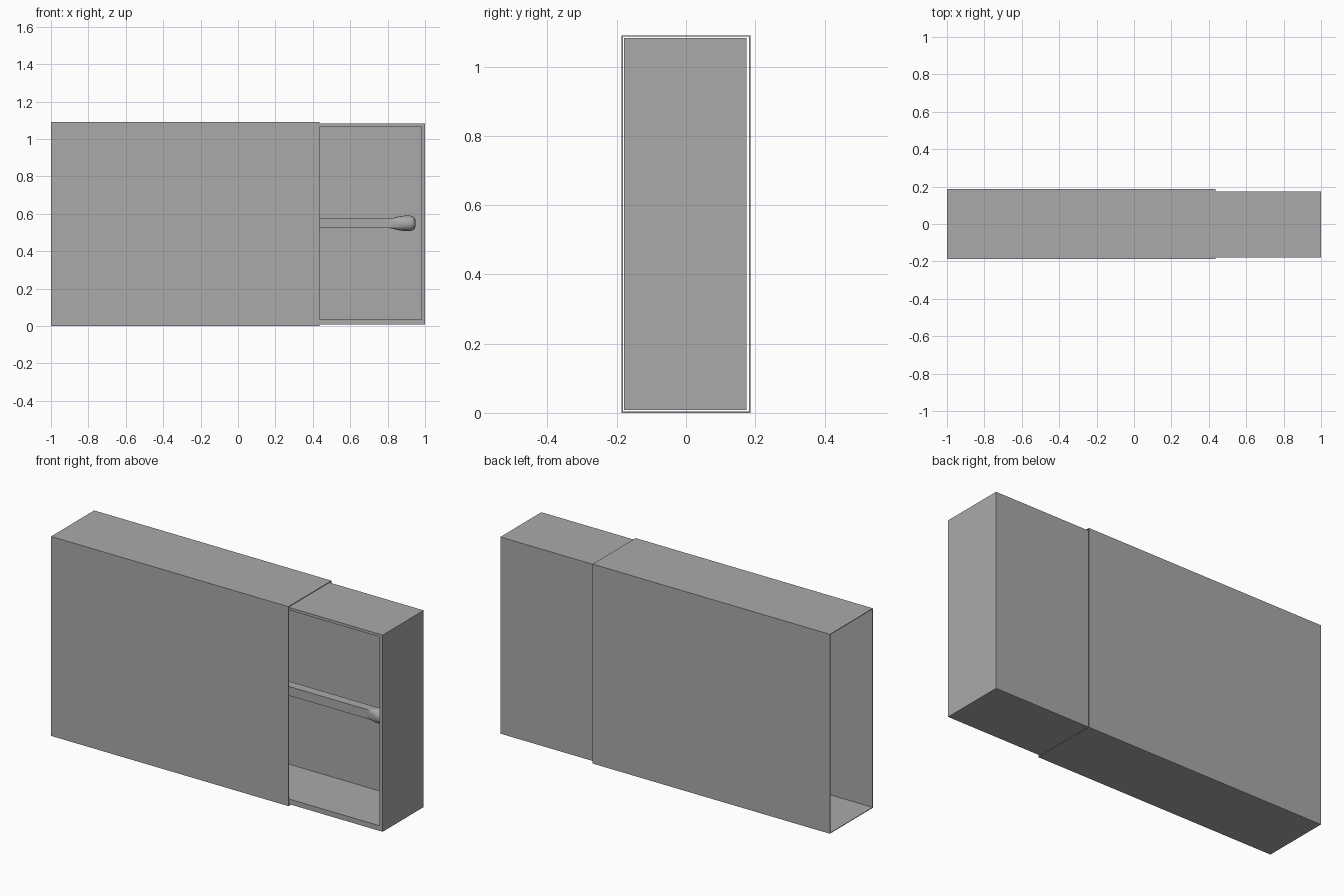
import bpy
import bmesh
from math import cos, sin, pi, copysign
from mathutils import Vector

cube = bpy.data.objects.get("Cube")
if cube:
    bpy.data.objects.remove(cube)

grey = bpy.data.materials.new("card_grey")
grey.use_nodes = True
colour = (0.4, 0.4, 0.4, 1)
grey.diffuse_color = colour
grey.node_tree.nodes["Principled BSDF"].inputs["Base Color"].default_value = colour


def finish(name, bm):
    bmesh.ops.recalc_face_normals(bm, faces=bm.faces)
    mesh = bpy.data.meshes.new(name)
    bm.to_mesh(mesh)
    bm.free()
    mesh.materials.append(grey)
    obj = bpy.data.objects.new(name, mesh)
    bpy.context.collection.objects.link(obj)
    return obj


def box(low, high):
    """Cuboid between two opposite corners."""
    bm = bmesh.new()
    low, high = Vector(low), Vector(high)
    bmesh.ops.create_cube(bm, size=1)
    for v in bm.verts:
        v.co = [(low[i] + high[i]) / 2 + v.co[i] * (high[i] - low[i]) for i in range(3)]
    return bm


# Sleeve: a thin tube, open at both ends
bm = box((-1, -0.186, 0), (0.435, 0.186, 1.09))
bm.normal_update()
ends = [f for f in bm.faces if abs(f.normal.x) > 0.9]
bmesh.ops.inset_individual(bm, faces=ends, thickness=0.005)
rims = [e for f in ends for e in f.edges]
bmesh.ops.delete(bm, geom=ends, context="FACES_ONLY")
bmesh.ops.bridge_loops(bm, edges=rims)
finish("sleeve", bm)

# Tray: a box hollowed from the front, half pulled out of the sleeve
bm = box((-0.425, -0.179, 0.008), (1, 0.175, 1.083))
bm.normal_update()
mouth = [f for f in bm.faces if f.normal.y < -0.9]
bmesh.ops.inset_individual(bm, faces=mouth, thickness=0.02)
inner_low, inner_high = Vector((-0.405, 0, 0.036)), Vector((0.98, 0, 1.068))
for v in mouth[0].verts:
    v.co.x = inner_low.x if v.co.x < 0.3 else inner_high.x
    v.co.z = inner_low.z if v.co.z < 0.5 else inner_high.z
pushed = bmesh.ops.extrude_discrete_faces(bm, faces=mouth)["faces"]
for v in pushed[0].verts:
    v.co.y = 0.155
finish("tray", bm)

# Match stick: square in section
mid_y, mid_z, half = -0.019, 0.549, 0.025
finish("match_stick", box((-0.37, mid_y - half, mid_z - half),
                          (0.84, mid_y + half, mid_z + half)))

# Match head: rings that swell from the square stick to a round bulb
bm = bmesh.new()
sides = 24
rings = [(0.81, 0.025, 0.15), (0.835, 0.03, 0.45), (0.86, 0.037, 0.75),
         (0.89, 0.041, 1), (0.92, 0.041, 1), (0.935, 0.037, 1),
         (0.945, 0.029, 1), (0.949, 0.016, 1)]


def section(x, radius, power):
    points = []
    for i in range(sides):
        a = 2 * pi * i / sides
        y, z = (copysign(abs(c) ** power, c) * radius for c in (cos(a), sin(a)))
        points.append(bm.verts.new((x, mid_y + y, mid_z + z)))
    return points


loops = [section(*ring) for ring in rings]
for a, b in zip(loops, loops[1:]):
    for i in range(sides):
        j = (i + 1) % sides
        bm.faces.new((a[i], a[j], b[j], b[i]))
bm.faces.new(loops[0])
bm.faces.new(loops[-1])
head = finish("match_head", bm)
bpy.ops.object.select_all(action="DESELECT")
head.select_set(True)
bpy.context.view_layer.objects.active = head
bpy.ops.object.shade_smooth_by_angle(angle=pi / 4)
